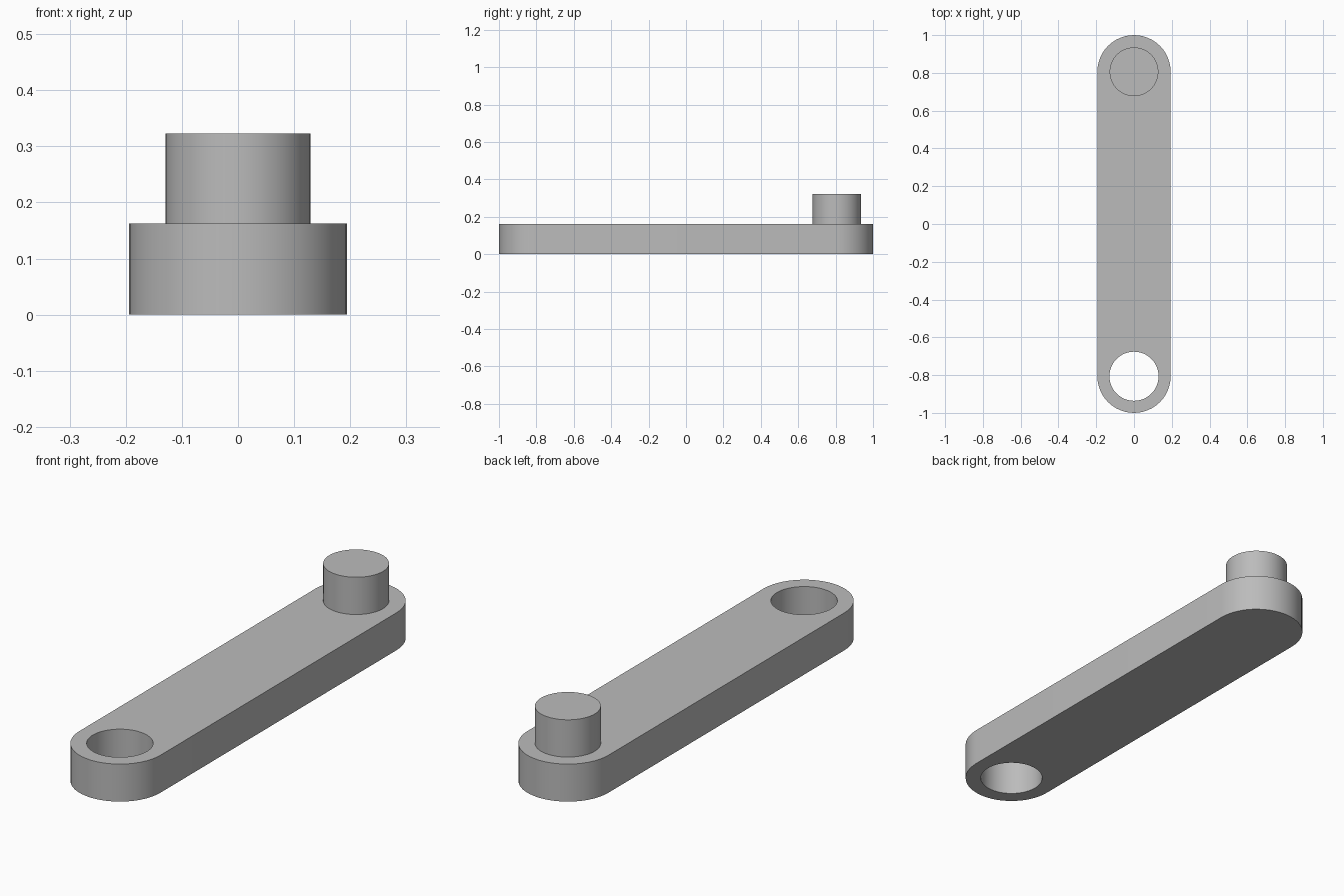
import bpy, bmesh
from math import sin, cos, pi, radians

default = bpy.data.objects.get("Cube")
if default:
    bpy.data.objects.remove(default, do_unlink=True)

WIDTH, THICK, TOP = 0.194, 0.162, 0.323   # arm half width, arm height, pin height
END = 1 - WIDTH                           # centre of each rounded end
PIN, HOLE = 0.129, 0.13

grey = bpy.data.materials.new("grey")
grey.use_nodes = True
colour = (0.5, 0.5, 0.5, 1)
grey.diffuse_color = colour
grey.node_tree.nodes["Principled BSDF"].inputs["Base Color"].default_value = colour


def arc(radius, y, start, sweep, steps):
    return [(radius * cos(start + sweep * i / steps),
             y + radius * sin(start + sweep * i / steps)) for i in range(steps + 1)]


def prism(name, loops, z0, z1):
    """Extrude an outline, with optional holes, from z0 up to z1."""
    bm = bmesh.new()
    edges = []
    for loop in loops:
        verts = [bm.verts.new((x, y, z0)) for x, y in loop]
        edges += [bm.edges.new((v, verts[i - 1])) for i, v in enumerate(verts)]
    bmesh.ops.triangle_fill(bm, edges=edges, use_beauty=True)
    out = bmesh.ops.extrude_face_region(bm, geom=bm.faces[:], use_keep_orig=True)
    for v in out["geom"]:
        if isinstance(v, bmesh.types.BMVert):
            v.co.z = z1
    bmesh.ops.recalc_face_normals(bm, faces=bm.faces)
    mesh = bpy.data.meshes.new(name)
    bm.to_mesh(mesh)
    bm.free()
    mesh.materials.append(grey)
    obj = bpy.data.objects.new(name, mesh)
    bpy.context.collection.objects.link(obj)
    bpy.ops.object.select_all(action="DESELECT")
    obj.select_set(True)
    bpy.context.view_layer.objects.active = obj
    bpy.ops.object.shade_smooth_by_angle(angle=radians(30))


# Arm with rounded ends and a through hole at the front
outline = arc(WIDTH, END, 0, pi, 24) + arc(WIDTH, -END, pi, pi, 24)
hole = arc(HOLE, -END, 0, 2 * pi, 64)[:-1]
prism("arm", [outline, hole], 0, THICK)

# Pin standing on the back end
prism("pin", [arc(PIN, END, 0, 2 * pi, 64)[:-1]], THICK, TOP)
